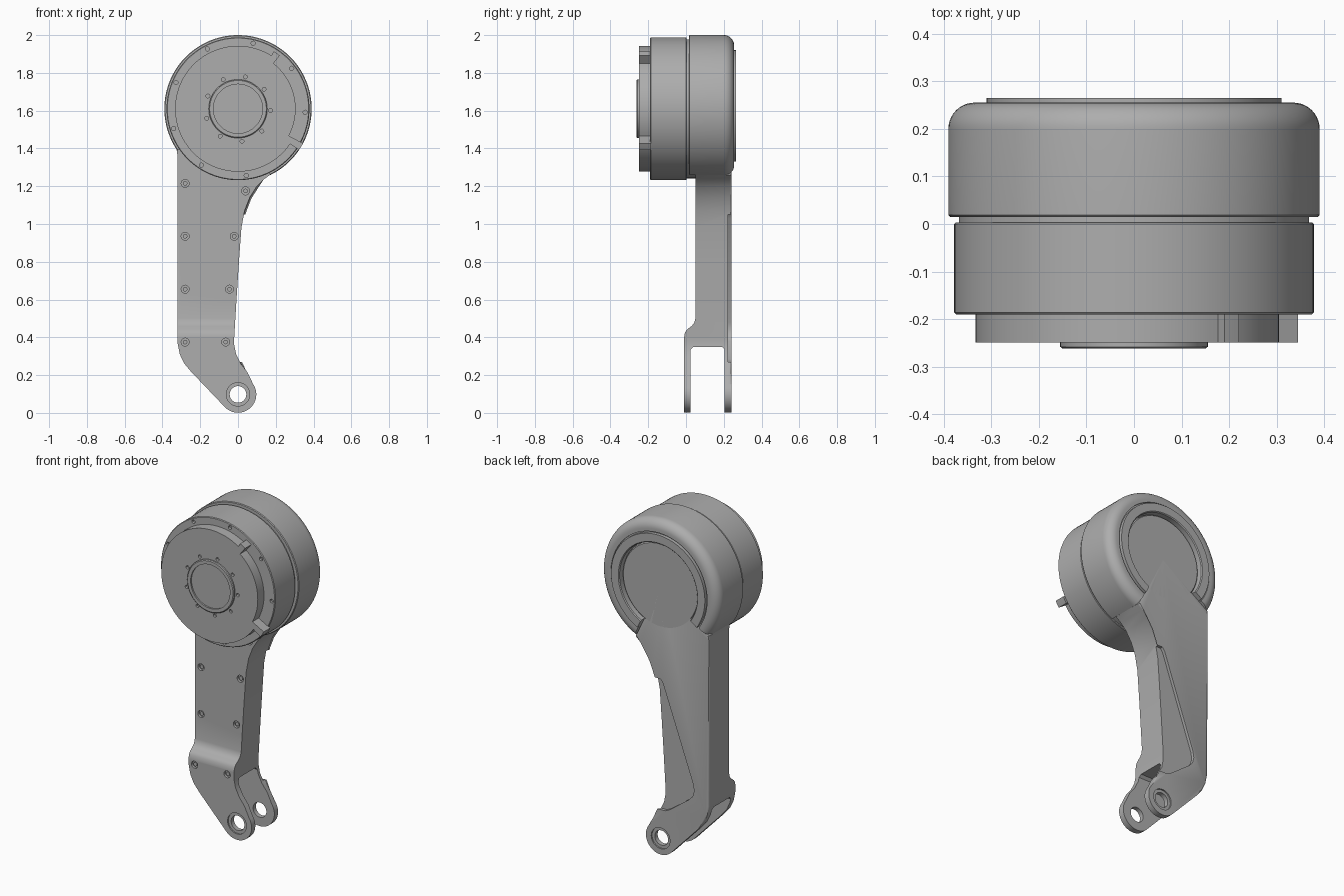
import bpy, bmesh
from math import cos, sin, radians, pi

if "Cube" in bpy.data.objects:
    bpy.data.objects.remove(bpy.data.objects["Cube"], do_unlink=True)

HEAD = 1.61   # height of the motor axis
EYE = 0.098   # height of the fork axis

grey = bpy.data.materials.new("machined grey")
grey.use_nodes = True
colour = (0.42, 0.42, 0.42, 1)
grey.diffuse_color = colour
grey.node_tree.nodes["Principled BSDF"].inputs["Base Color"].default_value = colour


def finish(name, bm):
    bmesh.ops.recalc_face_normals(bm, faces=bm.faces)
    mesh = bpy.data.meshes.new(name)
    bm.to_mesh(mesh)
    bm.free()
    mesh.materials.append(grey)
    obj = bpy.data.objects.new(name, mesh)
    bpy.context.collection.objects.link(obj)
    return obj


def activate(obj):
    bpy.ops.object.select_all(action="DESELECT")
    obj.select_set(True)
    bpy.context.view_layer.objects.active = obj


def smooth(obj):
    activate(obj)
    bpy.ops.object.shade_smooth_by_angle(angle=radians(32))


def cut(obj, *cutters):
    activate(obj)
    for cutter in cutters:
        cutter.hide_render = True
        mod = obj.modifiers.new("cut", "BOOLEAN")
        mod.operation = "DIFFERENCE"
        mod.object = cutter
        bpy.ops.object.modifier_apply(modifier=mod.name)
        bpy.data.objects.remove(cutter, do_unlink=True)


def add_prism(bm, points, low, high, axis="y"):
    """Extrude an (x, z) outline along y, or a (y, z) outline along x."""
    place = (lambda u, v, d: (u, d, v)) if axis == "y" else (lambda u, v, d: (d, u, v))
    ends = [[bm.verts.new(place(u, v, d)) for u, v in points] for d in (low, high)]
    bm.faces.new(ends[0])
    far = bm.faces.new(ends[1])
    n = len(points)
    for i in range(n):
        j = (i + 1) % n
        bm.faces.new((ends[0][i], ends[0][j], ends[1][j], ends[1][i]))
    return far


def prism(name, points, low, high, axis="y"):
    bm = bmesh.new()
    add_prism(bm, points, low, high, axis)
    return finish(name, bm)


def arc(radius, start, end, count, x=0, z=0):
    angles = [radians(start + (end - start) * i / count) for i in range(count + 1)]
    return [(x + radius * cos(a), z + radius * sin(a)) for a in angles]


def discs(name, centres, radius, depth, sides=16):
    """Several short cylinders along y; each centre is (x, front y, z)."""
    bm = bmesh.new()
    for x, y, z in centres:
        add_prism(bm, arc(radius, 0, 360, sides, x, z)[:-1], y, y + depth)
    return finish(name, bm)


def lathe(name, profile, start=0, end=360, steps=96):
    """Turn a closed (radius, y) profile about the motor axis."""
    bm = bmesh.new()
    full = end - start == 360
    rings = []
    for i in range(steps if full else steps + 1):
        a = radians(start + (end - start) * i / steps)
        rings.append([bm.verts.new((r * cos(a), y, HEAD + r * sin(a))) for r, y in profile])
    n = len(profile)
    for i in range(steps):
        a, b = rings[i], rings[(i + 1) % len(rings)]
        for j in range(n):
            k = (j + 1) % n
            bm.faces.new((a[j], a[k], b[k], b[j]))
    if not full:
        bm.faces.new(rings[0])
        bm.faces.new(rings[-1])
    bmesh.ops.remove_doubles(bm, verts=bm.verts, dist=0.00001)
    return finish(name, bm)


def bolt_circle(radius, y, skip=()):
    angles = [radians(77 + 40 * i) for i in range(9) if i not in skip]
    return [(radius * cos(a), y, HEAD + radius * sin(a)) for a in angles]


# Motor can with its flange holes
can = lathe("motor_can", [(0, -0.19), (0.374, -0.19), (0.378, -0.186), (0.378, 0.0),
                          (0.375, 0.003), (0.368, 0.003), (0.368, 0.19), (0, 0.19)])
cut(can, discs("flange_hole_cutter", bolt_circle(0.356, -0.2, skip=(6,)), 0.011, 0.025))
smooth(can)

# Front plate: reduced radius between two stop tabs
outline = (arc(0.333, 58, 326, 80) + arc(0.39, 326, 332, 3)
           + arc(0.305, 332, 412, 26) + arc(0.358, 412, 418, 3))
plate = prism("front_plate", [(x, HEAD + z) for x, z in outline], -0.249, -0.185)
cut(plate, discs("plate_hole_cutter", bolt_circle(0.173, -0.26), 0.01, 0.025))
smooth(plate)

# Hub ring on the front plate
smooth(lathe("hub_ring", [(0, -0.253), (0.13, -0.253), (0.13, -0.262), (0.15, -0.262),
                          (0.155, -0.258), (0.155, -0.24), (0, -0.24)]))

# Rear housing with rounded rim, open where the arm leaves it
rim = arc(0.055, 0, 90, 10, 0.335, 0.2)
smooth(lathe("rear_housing", [(0.25, 0.015), (0.386, 0.015), (0.39, 0.019)] + rim
             + [(0.318, 0.255), (0.318, 0.245), (0.31, 0.245), (0.31, 0.265),
                (0.262, 0.265), (0.257, 0.26), (0.257, 0.2), (0.25, 0.2)],
             start=-64, end=214.5, steps=90))
smooth(lathe("rear_disc", [(0, 0.1), (0.252, 0.1), (0.252, 0.234), (0.246, 0.24), (0, 0.24)]))

# Arm outline, running from the housing down to the fork eye and back
right_edge = [(0.17, 1.26), (0.135, 1.235), (0.1, 1.2), (0.062, 1.14), (0.035, 1.07),
              (0.018, 0.98), (0.005, 0.8), (-0.008, 0.6), (-0.02, 0.4), (-0.02, 0.36),
              (-0.01, 0.31), (0.015, 0.26), (0.05, 0.215)]
left_edge = [(-0.25, 0.22), (-0.285, 0.262), (-0.308, 0.31), (-0.32, 0.37),
             (-0.32, 1.36), (-0.325, 1.395)]
outline = ([(0, HEAD)] + right_edge + arc(0.097, 35, -138, 28, 0, EYE) + left_edge)
bm = bmesh.new()
back = add_prism(bm, outline, -0.01, 0.24)
bmesh.ops.bevel(bm, geom=list(back.edges), offset=0.01, segments=2,
                profile=0.5, affect="EDGES")
arm = finish("arm", bm)

# Front step, fork slot, eye hole, counterbores and rear pocket
step = prism("step_cutter", [(-0.2, 0.40), (-0.0101, 0.40), (-0.006, 0.425), (0.004, 0.44),
                             (0.03, 0.46), (0.043, 0.475), (0.05, 0.50), (0.05, 1.8),
                             (-0.2, 1.8)], -0.6, 0.6, "x")
slot = prism("slot_cutter", [(0.025, -0.1), (0.205, -0.1), (0.205, 0.335), (0.19, 0.35),
                             (0.04, 0.35), (0.025, 0.335)], -0.6, 0.6, "x")
eye = discs("eye_cutter", [(0, -0.1, EYE)], 0.044, 0.5, 40)
bores = discs("bore_cutter", [(0, -0.06, EYE), (0, 0.232, EYE)], 0.062, 0.058, 40)
pocket = prism("pocket_cutter", [(0.2, 1.05), (0.0, 1.05), (-0.015, 1.03), (-0.215, 0.48),
                                 (-0.222, 0.44), (-0.212, 0.405), (-0.19, 0.38),
                                 (-0.06, 0.285), (-0.03, 0.27), (0.2, 0.27)], 0.222, 0.4)
screws = [(-0.28, 1.215), (0.04, 1.175), (-0.28, 0.935), (-0.02, 0.935),
          (-0.28, 0.655), (-0.045, 0.655), (-0.28, 0.375), (-0.065, 0.375)]
seats = [(x, -0.01 if z < 0.4 else 0.05, z) for x, z in screws]
holes = discs("screw_hole_cutter", [(x, y - 0.02, z) for x, y, z in seats], 0.021, 0.034)
cut(arm, step, slot, eye, bores, pocket, holes)
smooth(arm)

# Screw heads sunk in their holes
smooth(discs("arm_screws", [(x, y + 0.006, z) for x, y, z in seats], 0.012, 0.012))
